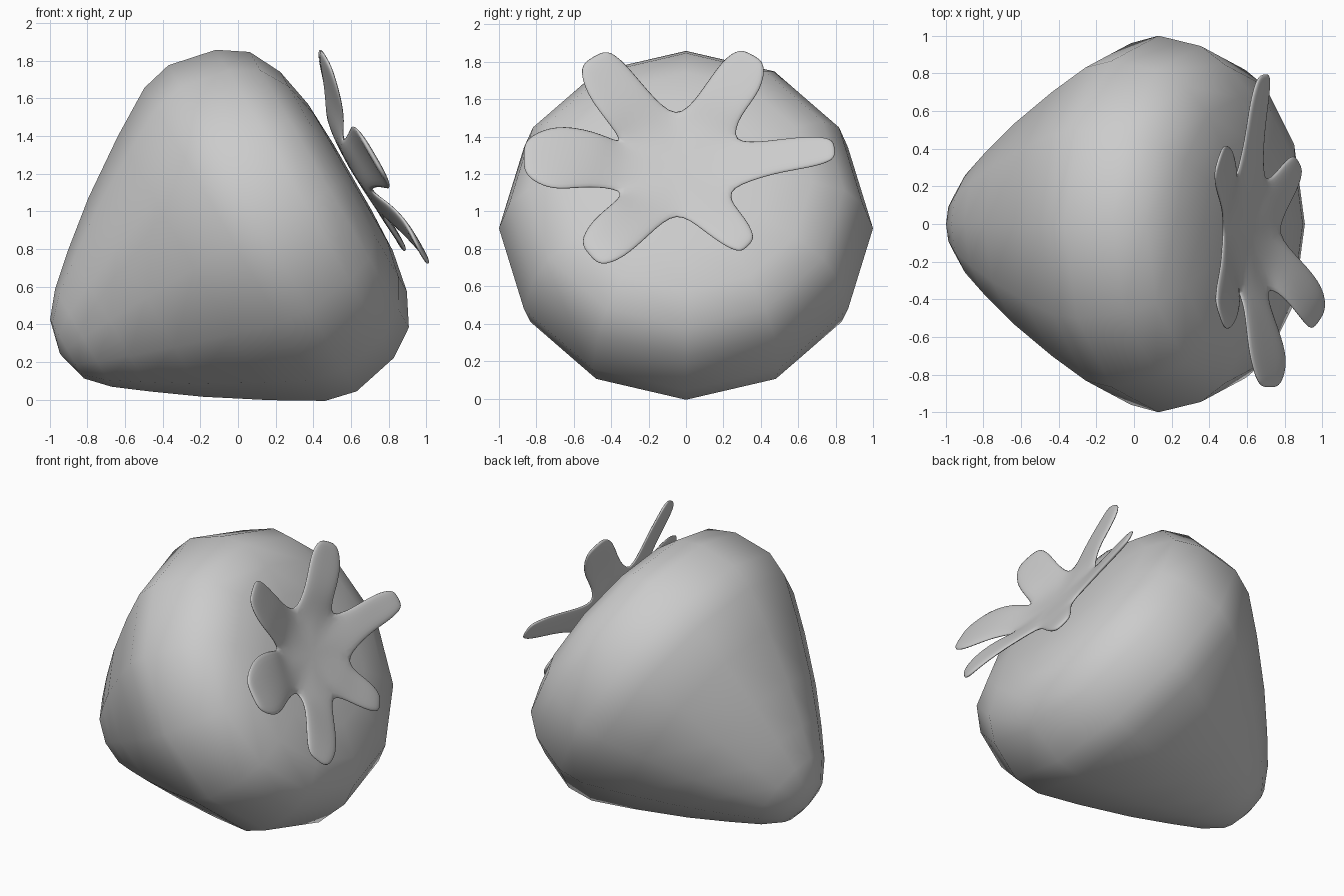
import bpy, bmesh, math
from mathutils import Vector

if "Cube" in bpy.data.objects:
    bpy.data.objects.remove(bpy.data.objects["Cube"])

TILT = math.radians(30)
U = Vector((math.cos(TILT), 0, math.sin(TILT)))      # fruit axis, tip -> calyx
V = Vector((-math.sin(TILT), 0, math.cos(TILT)))
Y = Vector((0, 1, 0))
C = Vector((0.13, 0, 0.91))                          # centre of widest ring


def finish(bm, name):
    bmesh.ops.recalc_face_normals(bm, faces=bm.faces)
    for f in bm.faces:
        f.smooth = True
    me = bpy.data.meshes.new(name)
    bm.to_mesh(me)
    bm.free()
    ob = bpy.data.objects.new(name, me)
    bpy.context.collection.objects.link(ob)
    return ob


# Fruit body: 12-sided lathe around the tilted axis (distance along axis, radius)
profile = [(-1.22, 0.18), (-1.115, 0.3), (-0.95, 0.435), (-0.72, 0.61), (-0.42, 0.81),
           (-0.17, 0.96), (0.0, 1.0), (0.26, 0.945), (0.41, 0.845), (0.497, 0.673),
           (0.54, 0.45), (0.55, 0.2)]
SIDES = 12
bm = bmesh.new()


def on_axis(s):
    # the pointed end droops slightly
    return C + U * s - V * 0.04 * max(0, -s / 1.26) ** 3


rings = []
for s, r in profile:
    ring = []
    for k in range(SIDES):
        a = 2 * math.pi * k / SIDES
        ring.append(bm.verts.new(on_axis(s) + r * (math.cos(a) * V + math.sin(a) * Y)))
    rings.append(ring)
for a, b in zip(rings, rings[1:]):
    for k in range(SIDES):
        j = (k + 1) % SIDES
        bm.faces.new((a[k], a[j], b[j], b[k]))
for ring, s in ((rings[0], -1.265), (rings[-1], 0.55)):
    pole = bm.verts.new(on_axis(s))
    for k in range(SIDES):
        bm.faces.new((ring[k], ring[(k + 1) % SIDES], pole))
finish(bm, "fruit_body")

# Calyx: a hub with six leaves, laid out in the side view (y, z) plus height along the axis
bm = bmesh.new()


def point(y, z, s):
    x = C.x + (s - U.z * (z - C.z)) / U.x
    return bm.verts.new((x, y, z))


notches = [(-0.05, 1.49), (0.25, 1.37), (0.23, 1.12), (-0.05, 1.0), (-0.34, 1.11), (-0.34, 1.36)]
notch_verts = [point(y, z, 0.585) for y, z in notches]
hub = point(-0.05, 1.24, 0.57)


def leaf(i, spine):
    """Leaf between notch i and the next; spine rows are (y, z, half width, height)."""
    j = (i + 1) % 6
    prev = (Vector(notches[i]) + Vector(notches[j])) / 2
    mid = point(prev.x, prev.y, 0.59)
    row = (notch_verts[i], mid, notch_verts[j])
    bm.faces.new((hub, row[0], mid))
    bm.faces.new((hub, mid, row[2]))
    for y, z, w, s in spine:
        d = (Vector((y, z)) - prev).normalized()
        new = (point(y - d.y * w, z + d.x * w, s), point(y, z, s),
               point(y + d.y * w, z - d.x * w, s))
        for k in (0, 1):
            bm.faces.new((row[k], row[k + 1], new[k + 1], new[k]))
        row, prev = new, Vector((y, z))


leaf(0, [(0.18, 1.57, 0.125, 0.66), (0.30, 1.73, 0.14, 0.71), (0.36, 1.84, 0.08, 0.745)])
leaf(1, [(0.45, 1.29, 0.09, 0.63), (0.66, 1.32, 0.09, 0.67), (0.80, 1.335, 0.06, 0.70)])
leaf(2, [(0.17, 0.97, 0.11, 0.59), (0.27, 0.88, 0.095, 0.6), (0.335, 0.815, 0.055, 0.595)])
leaf(3, [(-0.28, 0.97, 0.13, 0.64), (-0.42, 0.85, 0.14, 0.68), (-0.52, 0.765, 0.085, 0.665)])
leaf(4, [(-0.48, 1.275, 0.15, 0.65), (-0.67, 1.29, 0.185, 0.69), (-0.80, 1.285, 0.145, 0.70),
         (-0.87, 1.285, 0.08, 0.70)])
leaf(5, [(-0.31, 1.56, 0.14, 0.66), (-0.43, 1.71, 0.14, 0.71), (-0.50, 1.83, 0.09, 0.745)])

calyx = finish(bm, "leafy_calyx")
thick = calyx.modifiers.new("thickness", 'SOLIDIFY')
thick.thickness = 0.03
thick.offset = 0
smooth = calyx.modifiers.new("smooth", 'SUBSURF')
smooth.levels = smooth.render_levels = 2
